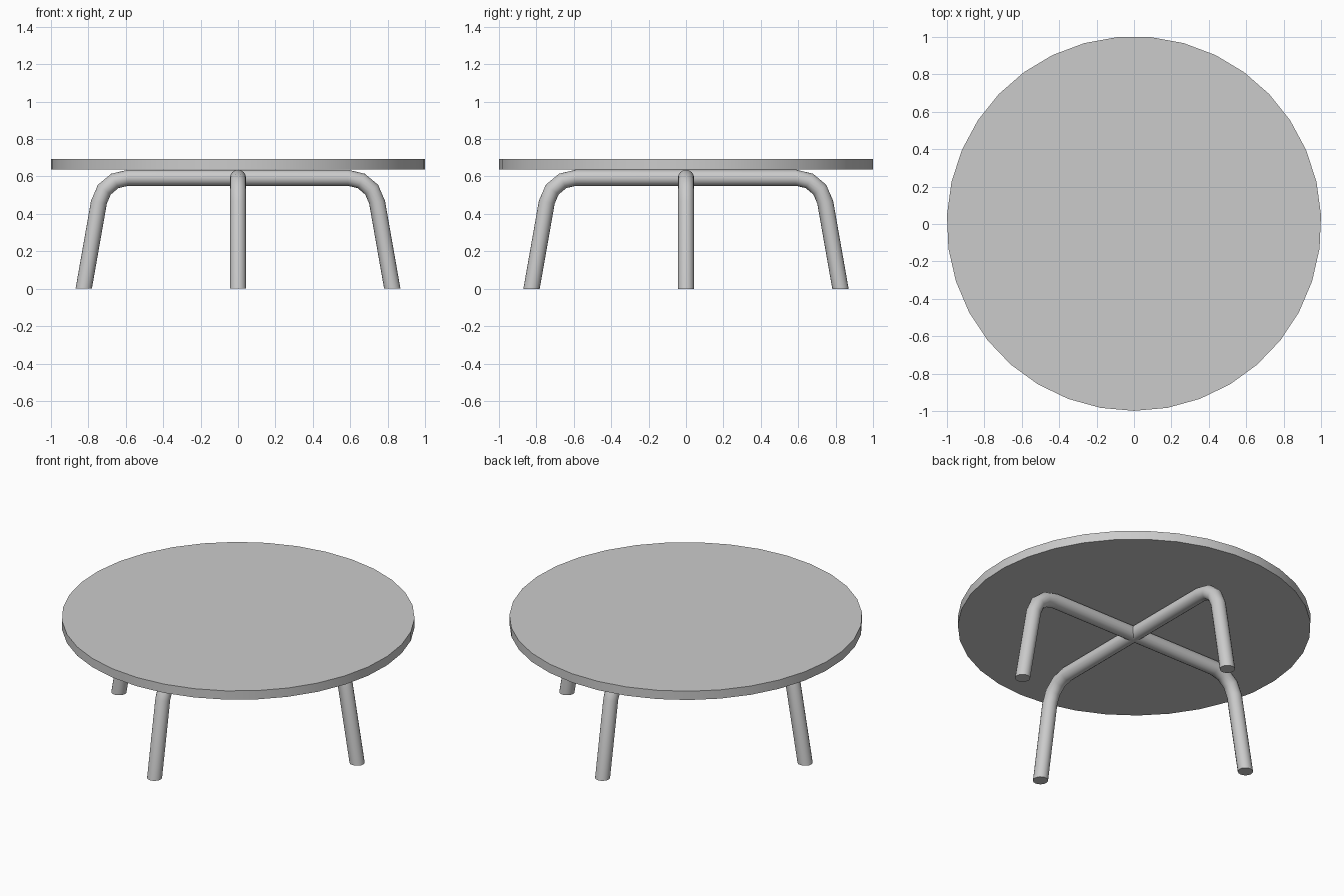
import bpy, bmesh, math
from mathutils import Vector, Matrix

cube = bpy.data.objects.get("Cube")
if cube:
    bpy.data.objects.remove(cube, do_unlink=True)

TOP_Z, UNDER_Z = 0.693, 0.638
TUBE_R, TUBE_SIDES = 0.043, 16
RAIL_Z, BEND_X, BEND_R = 0.593, 0.588, 0.158
LEAN = math.radians(80)          # how far each tube turns downwards
FOOT_X = 0.825

grey = bpy.data.materials.new("plain grey")
grey.use_nodes = True
colour = (0.6, 0.6, 0.6, 1)
grey.diffuse_color = colour
grey.node_tree.nodes["Principled BSDF"].inputs["Base Color"].default_value = colour


def finish(name, bm):
    """Turn a bmesh into a named, shaded object."""
    bmesh.ops.recalc_face_normals(bm, faces=bm.faces)
    mesh = bpy.data.meshes.new(name)
    bm.to_mesh(mesh)
    bm.free()
    mesh.materials.append(grey)
    obj = bpy.data.objects.new(name, mesh)
    bpy.context.collection.objects.link(obj)
    bpy.ops.object.select_all(action='DESELECT')
    obj.select_set(True)
    bpy.context.view_layer.objects.active = obj
    bpy.ops.object.shade_smooth_by_angle(angle=math.radians(35))
    return obj


def table_top():
    """Thin round slab with one corner pointing to the front."""
    bm = bmesh.new()
    bmesh.ops.create_cone(
        bm, cap_ends=True, segments=35, radius1=1.001, radius2=1.001,
        depth=TOP_Z - UNDER_Z,
        matrix=Matrix.Translation((0, 0, (TOP_Z + UNDER_Z) / 2)))
    # put a corner exactly at -y
    first = min(bm.verts, key=lambda v: v.co.y)
    turn = -math.pi / 2 - math.atan2(first.co.y, first.co.x)
    bmesh.ops.rotate(bm, verts=bm.verts, cent=(0, 0, 0),
                     matrix=Matrix.Rotation(turn, 3, 'Z'))
    bmesh.ops.translate(bm, verts=bm.verts, vec=(0, 0.002, 0))
    return finish("table_top", bm)


def leg_stations():
    """Centre and outward direction of each tube ring, from rail to foot."""
    stations = []
    for i in range(4):
        a = LEAN * i / 3
        out = Vector((math.sin(a), 0, math.cos(a)))
        centre = Vector((BEND_X, 0, RAIL_Z - BEND_R)) + out * BEND_R
        stations.append((centre, out))
    # foot cut level with the floor
    stations.append((Vector((FOOT_X, 0, 0)), Vector((1 / math.sin(LEAN), 0, 0))))
    return stations


def leg_pair(name, angle):
    """One bent tube: foot, rail under the top, opposite foot."""
    half = leg_stations()
    flip = Vector((-1, 1, 1))
    path = [(c * flip, o * flip) for c, o in reversed(half)] + half
    bm = bmesh.new()
    rings = []
    for centre, out in path:
        ring = []
        for k in range(TUBE_SIDES):
            t = 2 * math.pi * k / TUBE_SIDES
            offset = out * math.cos(t) + Vector((0, 1, 0)) * math.sin(t)
            ring.append(bm.verts.new(centre + offset * TUBE_R))
        rings.append(ring)
    for a, b in zip(rings, rings[1:]):
        for k in range(TUBE_SIDES):
            n = (k + 1) % TUBE_SIDES
            bm.faces.new((a[k], a[n], b[n], b[k]))
    bm.faces.new(rings[0])
    bm.faces.new(rings[-1])
    bmesh.ops.rotate(bm, verts=bm.verts, cent=(0, 0, 0),
                     matrix=Matrix.Rotation(angle, 3, 'Z'))
    return finish(name, bm)


table_top()
leg_pair("side_leg_pair", 0)
leg_pair("front_back_leg_pair", math.pi / 2)
